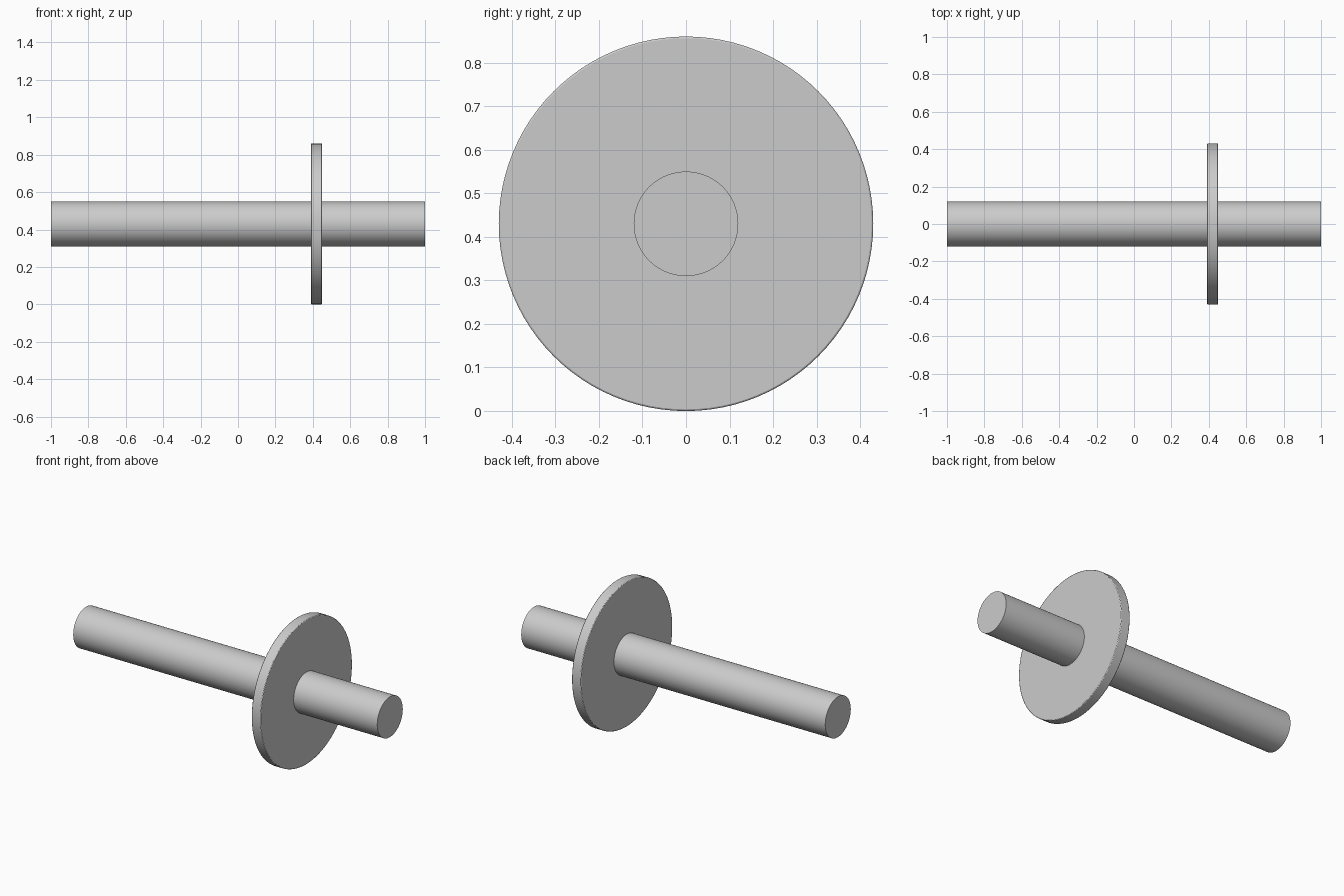
import bpy
import math

cube = bpy.data.objects.get("Cube")
if cube:
    bpy.data.objects.remove(cube, do_unlink=True)

AXIS_Z = 0.43

# Single grey finish
grey = bpy.data.materials.new("light_grey")
grey.use_nodes = True
color = (0.6, 0.6, 0.6, 1.0)
grey.diffuse_color = color
grey.node_tree.nodes["Principled BSDF"].inputs["Base Color"].default_value = color


def x_cylinder(name, radius, x_start, x_end, bevel=0.0):
    """Smooth cylinder lying along x, with an optional rounded rim."""
    bpy.ops.mesh.primitive_cylinder_add(
        vertices=96, radius=radius, depth=x_end - x_start,
        location=((x_start + x_end) / 2, 0, AXIS_Z),
        rotation=(0, math.pi / 2, 0))
    obj = bpy.context.object
    obj.name = name
    obj.data.materials.append(grey)
    if bevel:
        mod = obj.modifiers.new("rim_bevel", "BEVEL")
        mod.width = bevel
        mod.segments = 2
        mod.limit_method = "ANGLE"
        mod.angle_limit = math.radians(40)
    bpy.ops.object.shade_smooth_by_angle(angle=math.radians(30))
    return obj


# Long shaft and the thin collar around it
x_cylinder("shaft", 0.12, -1.0, 1.0)
x_cylinder("collar_disc", AXIS_Z, 0.39, 0.45, bevel=0.004)
